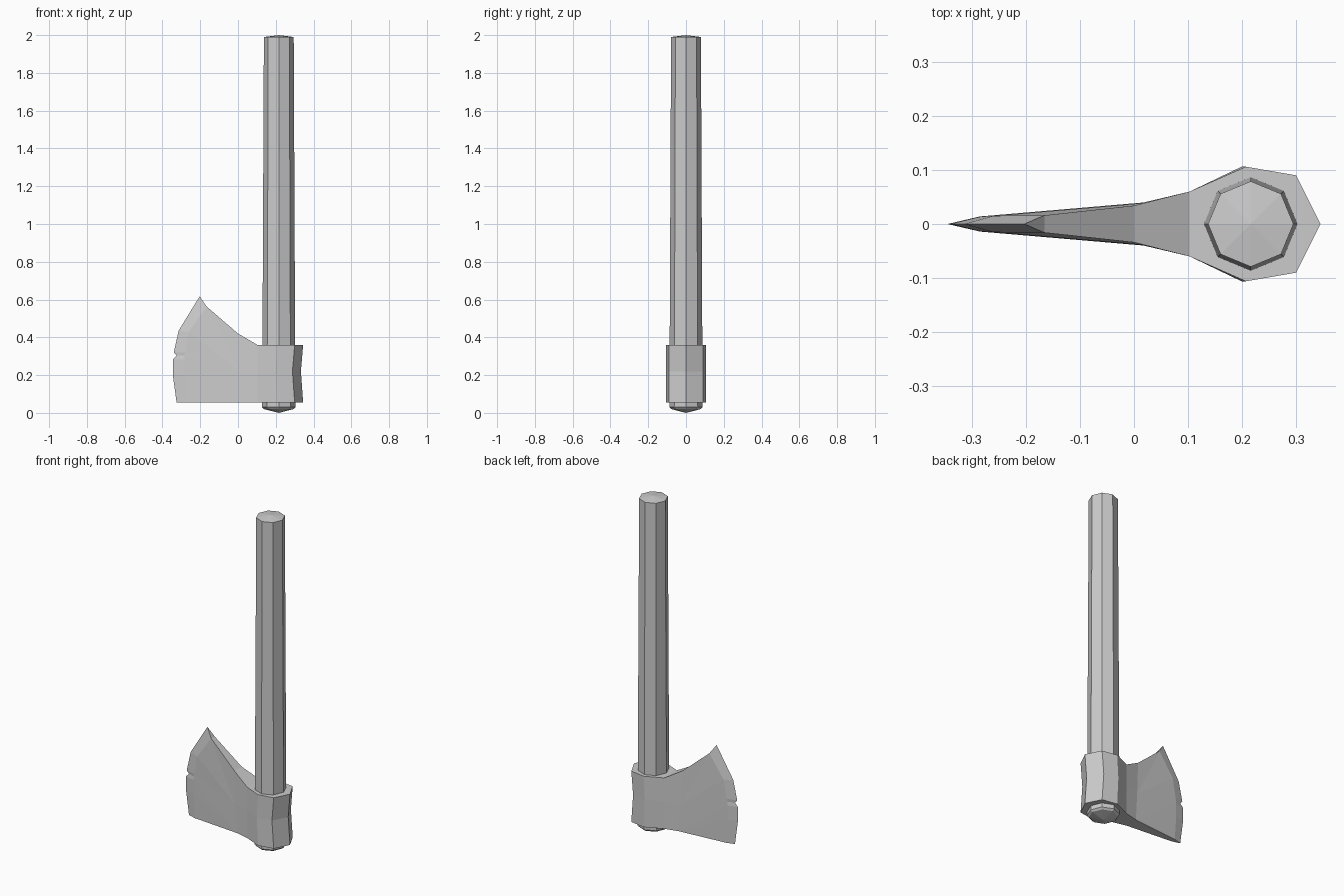
import bpy, bmesh
from math import cos, sin, pi

cube = bpy.data.objects.get("Cube")
if cube:
    bpy.data.objects.remove(cube, do_unlink=True)

grey = bpy.data.materials.new("plain grey")
grey.use_nodes = True
grey.diffuse_color = (0.6, 0.6, 0.6, 1)
grey.node_tree.nodes["Principled BSDF"].inputs["Base Color"].default_value = (0.6, 0.6, 0.6, 1)

AXIS_X = 0.216


def finish(bm, name):
    bmesh.ops.recalc_face_normals(bm, faces=bm.faces)
    mesh = bpy.data.meshes.new(name)
    bm.to_mesh(mesh)
    bm.free()
    mesh.materials.append(grey)
    obj = bpy.data.objects.new(name, mesh)
    bpy.context.collection.objects.link(obj)
    return obj


def bridge(bm, a, b):
    for i in range(len(a) - 1):
        bm.faces.new((a[i], a[i + 1], b[i + 1], b[i]))


# Handle: tapered octagon with shallow pointed ends
bm = bmesh.new()
rings = []
for z, r in ((0.02, 0.078), (0.03, 0.088), (1.99, 0.079)):
    ring = [bm.verts.new((AXIS_X + r * cos(i * pi / 4), r * sin(i * pi / 4), z)) for i in range(8)]
    rings.append(ring + ring[:1])
for low, high in zip(rings, rings[1:]):
    bridge(bm, low, high)
for ring, z in ((rings[0], 0.0), (rings[-1], 2.0)):
    apex = bm.verts.new((AXIS_X, 0, z))
    for a, b in zip(ring, ring[1:]):
        bm.faces.new((a, b, apex))
finish(bm, "handle")

# Axe head: one half, mirrored front to back
bm = bmesh.new()


def points(coords):
    return [bm.verts.new(c) for c in coords]


# Collar rows, pinched at mid height; each runs from back ridge to blade root
end_row = [(0.345, 0), (0.30, 0.09), (0.207, 0.106), (0.103, 0.06)]
mid_row = [(0.333, 0), (0.288, 0.09), (0.199, 0.106), (0.103, 0.06)]
rows = [points((x, y, z) for x, y in row)
        for z, row in ((0.055, end_row), (0.22, mid_row), (0.36, end_row))]
bridge(bm, rows[0], rows[1])
bridge(bm, rows[1], rows[2])
root = [row[-1] for row in rows]

# Cheek columns, bottom to top
cheek = points([(0.02, 0.04, 0.055), (0.01, 0.038, 0.22), (0, 0.034, 0.42)])
bevel = points([(-0.275, 0.014, 0.055), (-0.285, 0.014, 0.20), (-0.285, 0.014, 0.282),
                (-0.283, 0.014, 0.303), (-0.28, 0.014, 0.32), (-0.26, 0.015, 0.43),
                (-0.166, 0.016, 0.563)])
# Cutting edge with a small nick
edge = points([(-0.325, 0, 0.055), (-0.345, 0, 0.20), (-0.345, 0, 0.282),
               (-0.325, 0, 0.303), (-0.34, 0, 0.32), (-0.314, 0, 0.436),
               (-0.203, 0, 0.617)])
bridge(bm, root, cheek)
bridge(bm, bevel, edge)
for fan, hub, far in ((bevel[:3], cheek[0], cheek[1]), (bevel[2:], cheek[1], cheek[2])):
    for a, b in zip(fan, fan[1:]):
        bm.faces.new((hub, a, b))
    bm.faces.new((hub, fan[-1], far))

# Top and bottom strips out to the centre plane
for i in (0, -1):
    rim = rows[i][1:] + [cheek[i], bevel[i]]
    centre = points((v.co.x, 0, v.co.z) for v in rim)
    bridge(bm, rim, centre)
    bm.faces.new((rows[i][0], rim[0], centre[0]))
    bm.faces.new((rim[-1], edge[i], centre[-1]))

copy = bmesh.ops.duplicate(bm, geom=bm.verts[:] + bm.edges[:] + bm.faces[:])
for item in copy["geom"]:
    if isinstance(item, bmesh.types.BMVert):
        item.co.y *= -1
bmesh.ops.remove_doubles(bm, verts=bm.verts[:], dist=0.0005)
finish(bm, "axe_head")
